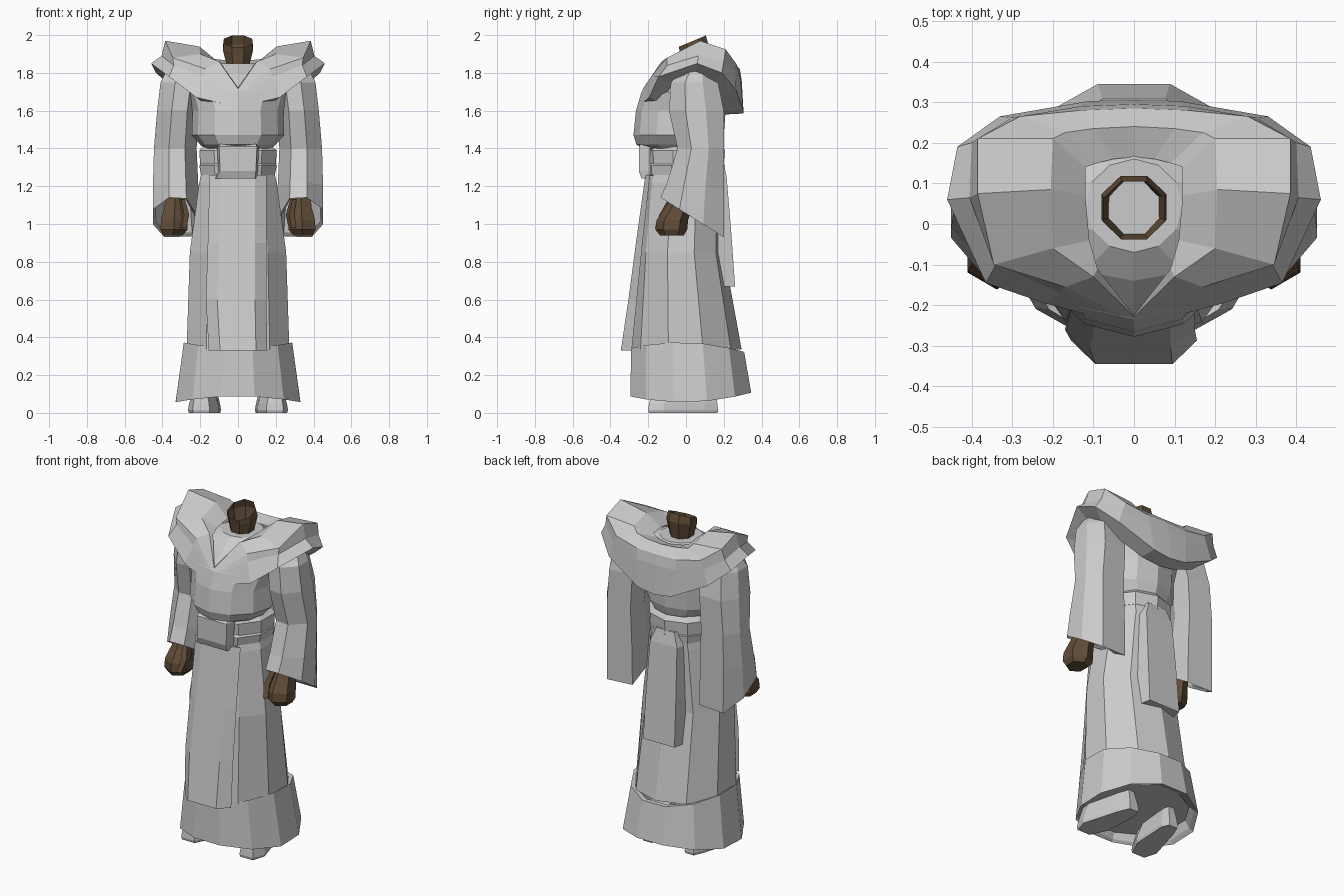
import bpy, bmesh
from math import pi, sin, cos

brown = bpy.data.materials.new("brown")
brown.diffuse_color = (0.12, 0.075, 0.04, 1)


def finish(name, bm, mat=None):
    bmesh.ops.remove_doubles(bm, verts=bm.verts, dist=0.0005)
    bmesh.ops.recalc_face_normals(bm, faces=bm.faces)
    me = bpy.data.meshes.new(name)
    bm.to_mesh(me)
    bm.free()
    ob = bpy.data.objects.new(name, me)
    bpy.context.collection.objects.link(ob)
    if mat:
        me.materials.append(mat)
    return ob


def skin(name, rings, closed=True, caps=(True, True), mat=None):
    """Bridge successive rows of points with quads."""
    bm = bmesh.new()
    vs = [[bm.verts.new(p) for p in r] for r in rings]
    n = len(vs[0])
    for a, b in zip(vs, vs[1:]):
        for i in range(n if closed else n - 1):
            j = (i + 1) % n
            bm.faces.new((a[i], a[j], b[j], b[i]))
    if caps[0]:
        bm.faces.new(vs[0])
    if caps[1]:
        bm.faces.new(vs[-1])
    return finish(name, bm, mat)


def ring(n, z, cx, rx, yf, yb, tilt=0, wave=0, phase=0.5):
    """Faceted oval; tilt lifts the back, wave lifts the sides."""
    k = cos(pi / n) if phase else 1
    pts = []
    for i in range(n):
        a = 2 * pi * (i + phase) / n
        c, s = cos(a) / k, sin(a) / k
        pts.append((cx + rx * c, (yf + yb) / 2 + (yb - yf) / 2 * s,
                    z + tilt * s + wave * c * c))
    return pts


def loft(name, n, rows, caps=(True, True), mat=None, phase=0.5):
    return skin(name, [ring(n, *r, phase=phase) for r in rows], True, caps, mat)


def panel(name, rows, flare=0.01):
    """Hanging cloth strip: rows of z, x0, x1, outer y, inner y."""
    return skin(name, [[(x0 - flare, yi, z), (x0, yo, z), (x1, yo, z), (x1 + flare, yi, z)]
                       for z, x0, x1, yo, yi in rows])


# Robe skirt
loft("skirt", 10, [(1.30, 0, .185, -.19, .19), (1.22, 0, .205, -.21, .19),
                   (.85, 0, .255, -.245, .19), (.335, 0, .272, -.283, .28)])
# Flared hem band, closed a little above its lower edge
loft("hem_band", 12, [(.32, 0, .265, -.27, .28, 0, .035), (.33, 0, .287, -.29, .308, -.01, .04),
                      (.10, 0, .33, -.295, .345, .01, -.04), (.11, 0, .31, -.28, .32, .01, -.03),
                      (.13, 0, .29, -.26, .29)], caps=(False, True))
# Hanging panels
panel("front_panel", [(1.26, -.09, .09, -.215, -.19), (.90, -.10, .09, -.265, -.23),
                      (.60, -.11, .09, -.305, -.26), (.33, -.095, .095, -.345, -.287)], .06)
panel("back_panel", [(1.33, -.06, .06, .198, .15), (1.25, -.09, .09, .215, .15),
                     (.95, -.1, .1, .24, .16), (.67, -.105, .105, .26, .17)], .015)
# Waist sash, in two overlapping folds, and its knot
loft("sash_upper", 10, [(1.42, 0, .17, -.18, .17), (1.39, 0, .205, -.205, .195),
                        (1.31, 0, .20, -.20, .19), (1.29, 0, .175, -.18, .17)])
loft("sash_lower", 10, [(1.34, 0, .17, -.18, .17), (1.31, 0, .205, -.215, .195),
                        (1.26, 0, .195, -.21, .19), (1.25, 0, .17, -.18, .17)])
panel("sash_knot", [(1.43, -.09, .09, -.23, -.19), (1.41, -.10, .10, -.25, -.19),
                    (1.28, -.095, .095, -.25, -.19), (1.24, -.115, .09, -.235, -.19)])
# Bloused torso
loft("torso", 12, [(1.39, 0, .17, -.20, .165), (1.42, 0, .20, -.262, .185),
                   (1.47, 0, .245, -.278, .20), (1.60, 0, .24, -.265, .21),
                   (1.70, 0, .27, -.235, .215), (1.80, 0, .24, -.14, .20),
                   (1.85, 0, .12, -.07, .16)], phase=0)

# Shoulder mantle: stations from front centre to back centre, inner edge to under edge
stations = [
    [(0, -.225, 1.72), (0, -.228, 1.715), (0, -.24, 1.68), (0, -.242, 1.67), (0, -.255, 1.62), (0, -.22, 1.60)],
    [(.09, -.11, 1.85), (.10, -.13, 1.86), (.17, -.155, 1.82), (.18, -.17, 1.78), (.22, -.195, 1.67), (.18, -.13, 1.64)],
    [(.11, -.04, 1.86), (.20, -.06, 1.90), (.345, -.10, 1.88), (.34, -.10, 1.84), (.365, -.145, 1.78), (.27, -.08, 1.73)],
    [(.12, .07, 1.87), (.205, .085, 1.94), (.385, .075, 1.97), (.405, .065, 1.89), (.46, .06, 1.85), (.35, .05, 1.79)],
    [(.12, .14, 1.86), (.20, .21, 1.91), (.385, .21, 1.925), (.40, .20, 1.86), (.435, .19, 1.80), (.34, .14, 1.74)],
    [(.09, .15, 1.85), (.17, .225, 1.88), (.28, .265, 1.85), (.30, .262, 1.80), (.33, .265, 1.71), (.25, .18, 1.66)],
    [(.05, .16, 1.845), (.10, .235, 1.87), (.13, .28, 1.82), (.13, .29, 1.76), (.11, .303, 1.60), (.11, .20, 1.60)],
    [(0, .165, 1.84), (0, .24, 1.865), (0, .285, 1.82), (0, .295, 1.76), (0, .305, 1.585), (0, .21, 1.58)],
]
mantle = skin("mantle", stations, closed=False, caps=(False, False))
mantle.modifiers.new("Mirror", 'MIRROR').use_clip = True

# Neck stub, open at the slanted top
loft("neck", 8, [(1.82, 0, .055, -.02, .10), (1.93, 0, .08, -.033, .118, .02),
                 (1.968, 0, .075, -.038, .105, .03)], caps=(False, False), mat=brown)

# Sleeve section: narrow at the front, broad at the back inner corner
section = [(.3, -1), (1, -.4), (1, .35), (.5, 1), (-.85, .95), (-1, .1), (-.45, -.95)]
for side, s in (("left", 1), ("right", -1)):
    # Wide sleeve with slanted opening and recessed cuff: z, x, half width, front, back, slant
    rows = [(1.83, .28, .09, -.01, .13, 0), (1.75, .30, .11, -.08, .17, 0),
            (1.60, .318, .11, -.09, .20, 0), (1.40, .332, .113, -.045, .20, 0),
            (1.20, .330, .12, -.10, .20, -.02), (1.035, .328, .122, -.135, .20, -.105),
            (1.05, .332, .105, -.115, .185, -.10), (1.20, .335, .09, -.06, .16, 0)]
    skin(side + "_sleeve", [[(s * (x + r * u), (f + b) / 2 + (b - f) / 2 * v, z + t * v)
                             for u, v in section] for z, x, r, f, b, t in rows])
    # Fist, wrist and thumb
    loft(side + "_hand", 6, [
        (1.21, s * .33, .045, -.04, .06), (1.09, s * .335, .055, -.10, .02),
        (1.02, s * .338, .07, -.145, 0), (.97, s * .338, .072, -.15, -.005),
        (.94, s * .345, .05, -.13, -.02)], mat=brown)
    loft(side + "_thumb", 5, [
        (1.13, s * .295, .015, -.09, -.03), (1.05, s * .278, .02, -.135, -.07),
        (.98, s * .29, .018, -.16, -.11)], mat=brown)
    # Shoe with toes turned out
    skin(side + "_shoe", [[(s * (x + w * (.17 + .25 * -y * .5 - x)), y * (1 - w * .3), z) for x, y in
                           [(.09, .13), (.11, .17), (.17, .17), (.20, .10),
                            (.265, -.12), (.24, -.2), (.15, -.2), (.10, -.10)]]
                          for z, w in [(0, .06), (.015, 0), (.05, .08), (.15, .5)]])
